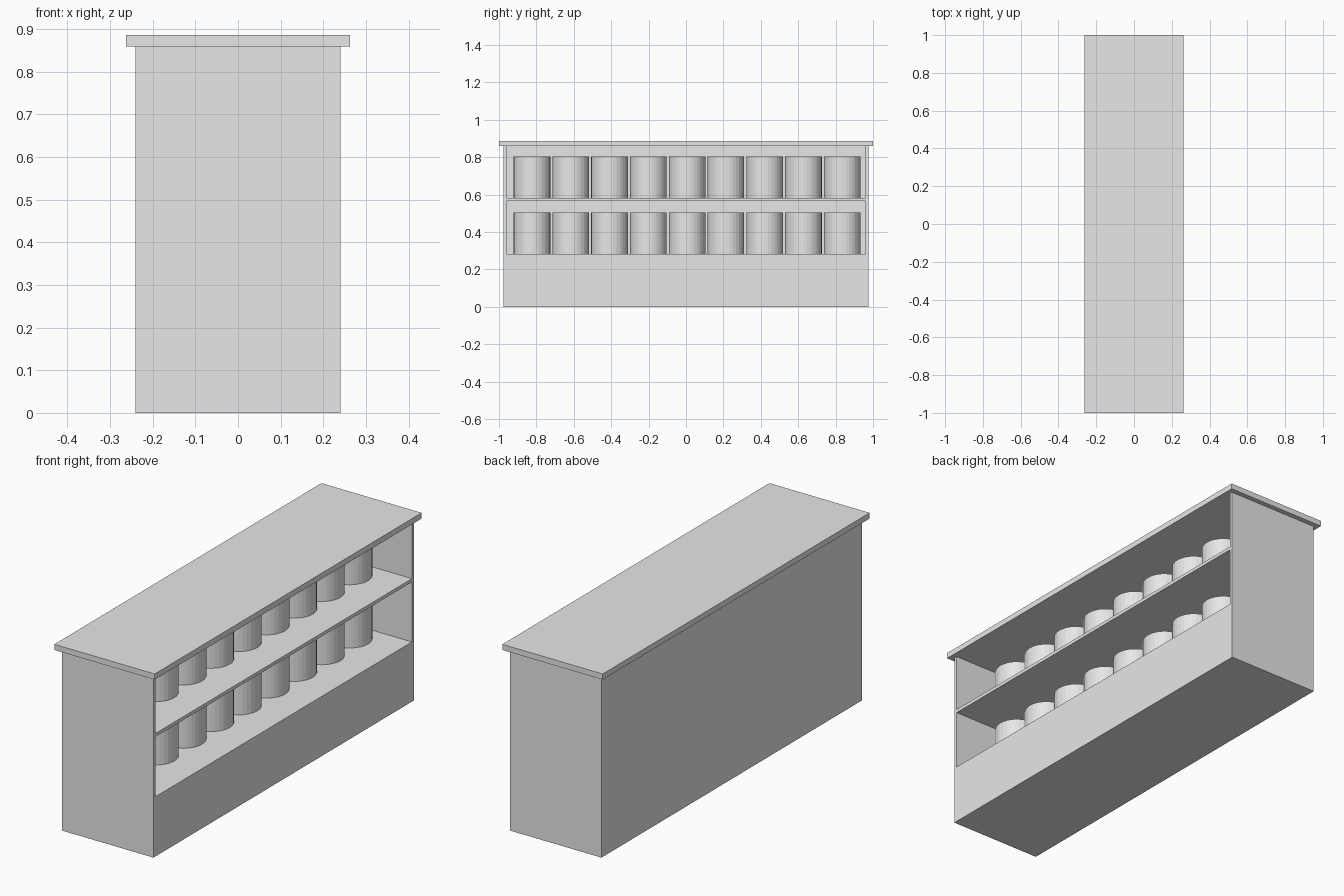
import bpy
import bmesh
from mathutils import Matrix, Vector

cube = bpy.data.objects.get("Cube")
if cube:
    bpy.data.objects.remove(cube, do_unlink=True)

grey = bpy.data.materials.new("plain grey")
grey.use_nodes = True
grey.diffuse_color = (0.8, 0.8, 0.8, 1)
grey.node_tree.nodes["Principled BSDF"].inputs["Base Color"].default_value = (0.8, 0.8, 0.8, 1)


def add_object(name, bm):
    mesh = bpy.data.meshes.new(name)
    bm.to_mesh(mesh)
    bm.free()
    mesh.materials.append(grey)
    obj = bpy.data.objects.new(name, mesh)
    bpy.context.collection.objects.link(obj)
    return obj


def box(name, low, high):
    low, high = Vector(low), Vector(high)
    bm = bmesh.new()
    bmesh.ops.create_cube(bm, size=1, matrix=Matrix.Translation((low + high) / 2)
                          @ Matrix.Diagonal((*(high - low), 1)))
    return add_object(name, bm)


def canister(name, y, z):
    bm = bmesh.new()
    bmesh.ops.create_cone(bm, cap_ends=True, segments=32, radius1=RADIUS, radius2=RADIUS,
                          depth=HEIGHT, matrix=Matrix.Translation((0, y, z + HEIGHT / 2)))
    return add_object(name, bm)


W, L, H = 0.24, 0.976, 0.859      # half width, half length and height of the cabinet
WALL = 0.016
BASE_TOP, SHELF_TOP = 0.283, 0.583
RADIUS, HEIGHT = 0.098, 0.222

# Cabinet shell, open towards +x
box("base", (-W, -L, 0), (W, L, BASE_TOP))
box("back_panel", (-W, -L, BASE_TOP), (-W + WALL, L, H))
for side, y in (("front", -L), ("rear", L - WALL)):
    box(side + "_end_panel", (-W + WALL, y, BASE_TOP), (W, y + WALL, H))
box("shelf", (-W + WALL, -L + WALL, SHELF_TOP - WALL), (W, L - WALL, SHELF_TOP))

# Overhanging counter top
box("counter_top", (-0.263, -1, H), (0.263, 1, 0.886))

# Two rows of round containers
for row, z in (("lower", BASE_TOP), ("upper", SHELF_TOP)):
    for i in range(9):
        canister(f"{row}_canister_{i + 1}", 0.006 + (i - 4) * 0.2073, z)
